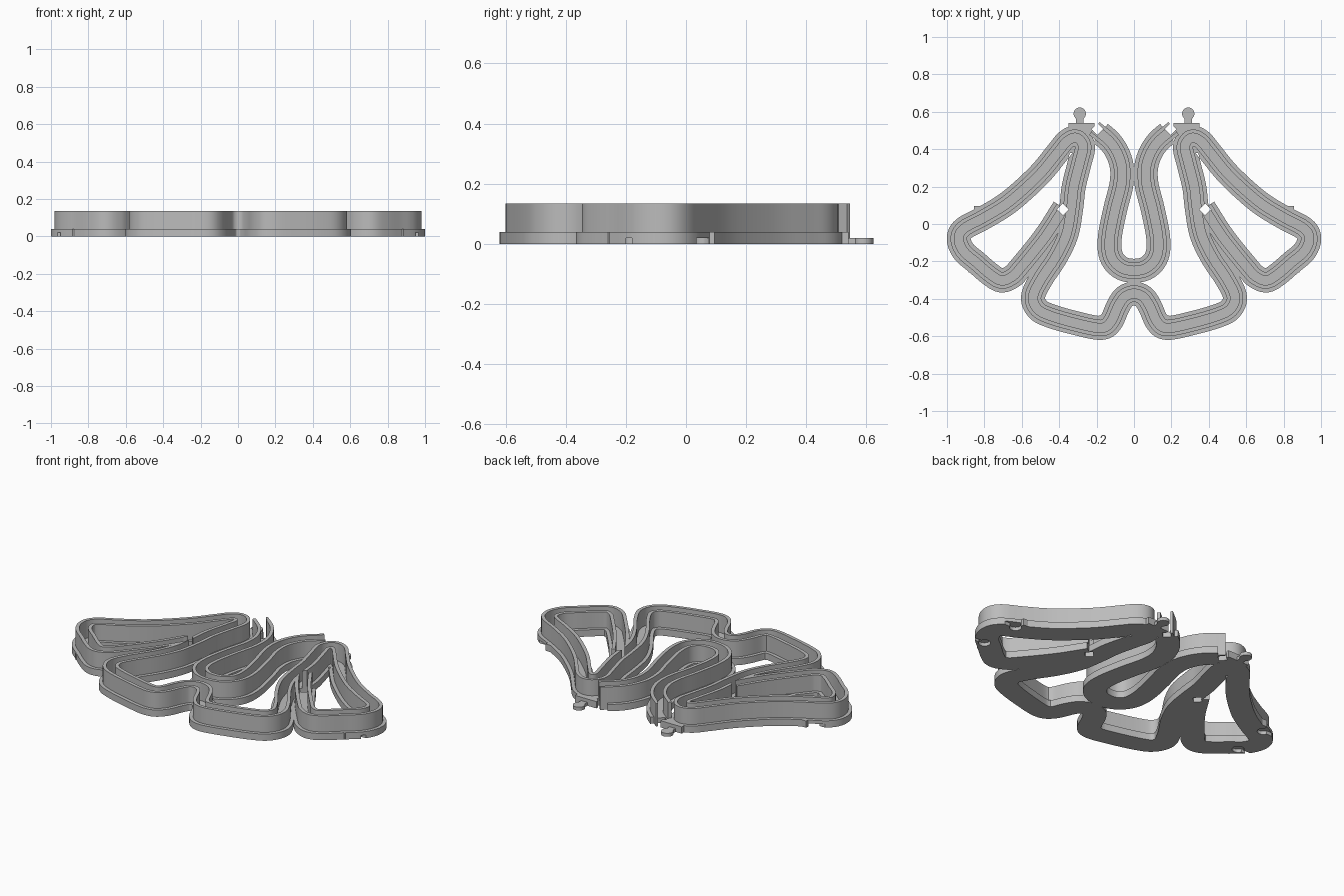
import bpy, bmesh
from math import pi
from mathutils import Vector, Matrix
from mathutils.geometry import delaunay_2d_cdt

if "Cube" in bpy.data.objects:
    bpy.data.objects.remove(bpy.data.objects["Cube"])

LEVELS = (0, 0.02, 0.03, 0.04, 0.135)
GROUND, KEY, FLOOR, BASE, WALL = range(5)          # indices of the levels
BASE_W, WALL_W, CHANNEL_W = 0.064, 0.044, 0.024    # half widths of the track
STEPS = 6

grey = bpy.data.materials.new("plain_grey")
grey.use_nodes = True
grey.diffuse_color = (0.5, 0.5, 0.5, 1)
grey.node_tree.nodes["Principled BSDF"].inputs["Base Color"].default_value = (0.5, 0.5, 0.5, 1)


def smooth_path(pts):
    """Curve through the points."""
    p = [Vector(q) for q in pts]
    p = [2 * p[0] - p[1]] + p + [2 * p[-1] - p[-2]]
    out = []
    for a, b, c, d in zip(p, p[1:], p[2:], p[3:]):
        for i in range(STEPS):
            t = i / STEPS
            out.append(0.5 * (2 * b + (c - a) * t + (2 * a - 5 * b + 4 * c - d) * t ** 2
                              + (3 * b - a - 3 * c + d) * t ** 3))
    return out + [p[-2]]


def band(path, first, last, half):
    """Outline of a strip along part of a path, with tight inner bends trimmed."""
    sides = ([], [])
    for i in range(first, last + 1):
        t = (path[min(i + 1, len(path) - 1)] - path[max(i - 1, 0)]).normalized()
        near = path[max(i - 15, 0):i + 16]
        for side, sign in zip(sides, (1, -1)):
            q = path[i] + Vector((-t.y, t.x)) * half * sign
            if i in (first, last) or min((q - c).length for c in near) > half * 0.997:
                side.append(q)
    return sides[0] + sides[1][::-1]


def mirrored(half):
    return half + [(-x, y) for x, y in half[-2::-1]]


def circle(x, y, r, n=24):
    return [Matrix.Rotation(2 * pi * i / n, 2) @ Vector((r, 0)) + Vector((x, y)) for i in range(n)]


def rect(x, y, w, h, angle=0):
    turn = Matrix.Rotation(angle, 2)
    return [turn @ Vector((sx * w / 2, sy * h / 2)) + Vector((x, y))
            for sx, sy in ((-1, -1), (1, -1), (1, 1), (-1, 1))]


def inside(p, outline):
    hit = False
    a = outline[-1]
    for b in outline:
        if (a.y > p.y) != (b.y > p.y) and p.x < a.x + (b.x - a.x) * (p.y - a.y) / (b.y - a.y):
            hit = not hit
        a = b
    return hit


# Centre lines: outer wings running into the lower bell, and the middle drop
wing = [(-.375, .085), (-.475, -.07), (-.61, -.238), (-.655, -.283), (-.71, -.302), (-.77, -.268),
        (-.84, -.208), (-.91, -.147), (-.937, -.08), (-.91, -.025), (-.80, .035),
        (-.665, .12), (-.51, .26), (-.41, .38), (-.355, .445), (-.305, .46), (-.272, .415),
        (-.29, .33), (-.322, .2), (-.335, .09), (-.36, -.05), (-.415, -.17),
        (-.50, -.30), (-.54, -.39), (-.515, -.455), (-.45, -.49), (-.32, -.528),
        (-.18, -.556), (-.125, -.525), (-.085, -.44), (-.05, -.39), (0, -.372)]
drop = [(-.212, .511), (-.12, .43), (-.07, .33), (-.066, .22), (-.10, .08),
        (-.129, -.07), (-.123, -.17), (-.073, -.232), (0, -.25)]
wing_path = smooth_path(mirrored(wing))
drop_path = smooth_path(mirrored(drop))
split, end = STEPS * 12, len(wing_path) - 1


def tracks(half, inset=0):
    spans = ((wing_path, 0, split), (wing_path, split, end - split), (wing_path, end - split, end),
             (drop_path, inset, len(drop_path) - 1 - inset))
    return [band(path, first, last, half) for path, first, last in spans]


# Base strip, raised walls and the channel between them
base, walls, channels = tracks(BASE_W, 2), tracks(WALL_W), tracks(CHANNEL_W)
knobs, sockets, holes = [], [], []
for s in (-1, 1):
    # Plate at the top with its connector knob
    base.append(rect(s * .28, .505, .14, .07))
    knobs += [rect(s * .29, .55, .04, .06), circle(s * .29, .59, .033)]
    # Lugs and sockets at the wing tips
    base += [rect(s * .825, .065, .06, .06), rect(s * .85, -.225, .07, .07)]
    for x, y in ((.87, .045), (.89, -.19)):
        sockets += [circle(s * x, y, .033), rect(s * (x + .06), y, .12, .02)]
    # Square wire holes at the track ends
    holes += [rect(s * x, y, .045, .045, pi / 4) for x, y in ((.196, .507), (.38, .078))]


def column(p):
    """Lowest and highest level of the frame at a spot, or None."""
    def within(group):
        return any(inside(p, outline) for outline in group)
    if within(holes):
        return None
    if within(channels):
        top = FLOOR
    elif within(walls):
        top = WALL
    elif within(base):
        top = BASE
    elif within(knobs):
        top = KEY
    else:
        return None
    return (KEY if top > KEY and within(sockets) else GROUND), top


# Overlay all outlines into one flat layout
points, edges = [], []
for outline in base + walls + channels + knobs + sockets + holes:
    n, k = len(outline), len(points)
    points += outline
    edges += [(k + i, k + (i + 1) % n) for i in range(n)]
flat, _, cells, *_ = delaunay_2d_cdt(points, edges, [], 0, 1e-5)

# Find the solid height of every cell
solid, owner = [], {}
for cell in cells:
    a, b, c = (flat[i] for i in cell)
    if (b - a).cross(c - a) < 0:
        cell = cell[::-1]
    span = column((a + b + c) / 3)
    if span:
        solid.append((cell, span))
        for i in range(3):
            owner[cell[i], cell[(i + 1) % 3]] = span

# Raise the cells into one closed frame
bm = bmesh.new()
corners = {}


def corner(i, level):
    if (i, level) not in corners:
        corners[i, level] = bm.verts.new((flat[i].x, flat[i].y, LEVELS[level]))
    return corners[i, level]


for cell, (low, high) in solid:
    bm.faces.new([corner(i, high) for i in cell])
    bm.faces.new([corner(i, low) for i in reversed(cell)])
    for i, j in zip(cell, cell[1:] + cell[:1]):
        other_low, other_high = owner.get((j, i), (0, 0))
        for k in range(low, high):
            if not other_low <= k < other_high:
                bm.faces.new((corner(i, k), corner(j, k), corner(j, k + 1), corner(i, k + 1)))

mesh = bpy.data.meshes.new("track_frame")
bm.to_mesh(mesh)
bm.free()
mesh.materials.append(grey)
frame = bpy.data.objects.new("track_frame", mesh)
bpy.context.collection.objects.link(frame)
bpy.ops.object.select_all(action='DESELECT')
frame.select_set(True)
bpy.context.view_layer.objects.active = frame
bpy.ops.object.shade_smooth_by_angle(angle=pi / 6)
